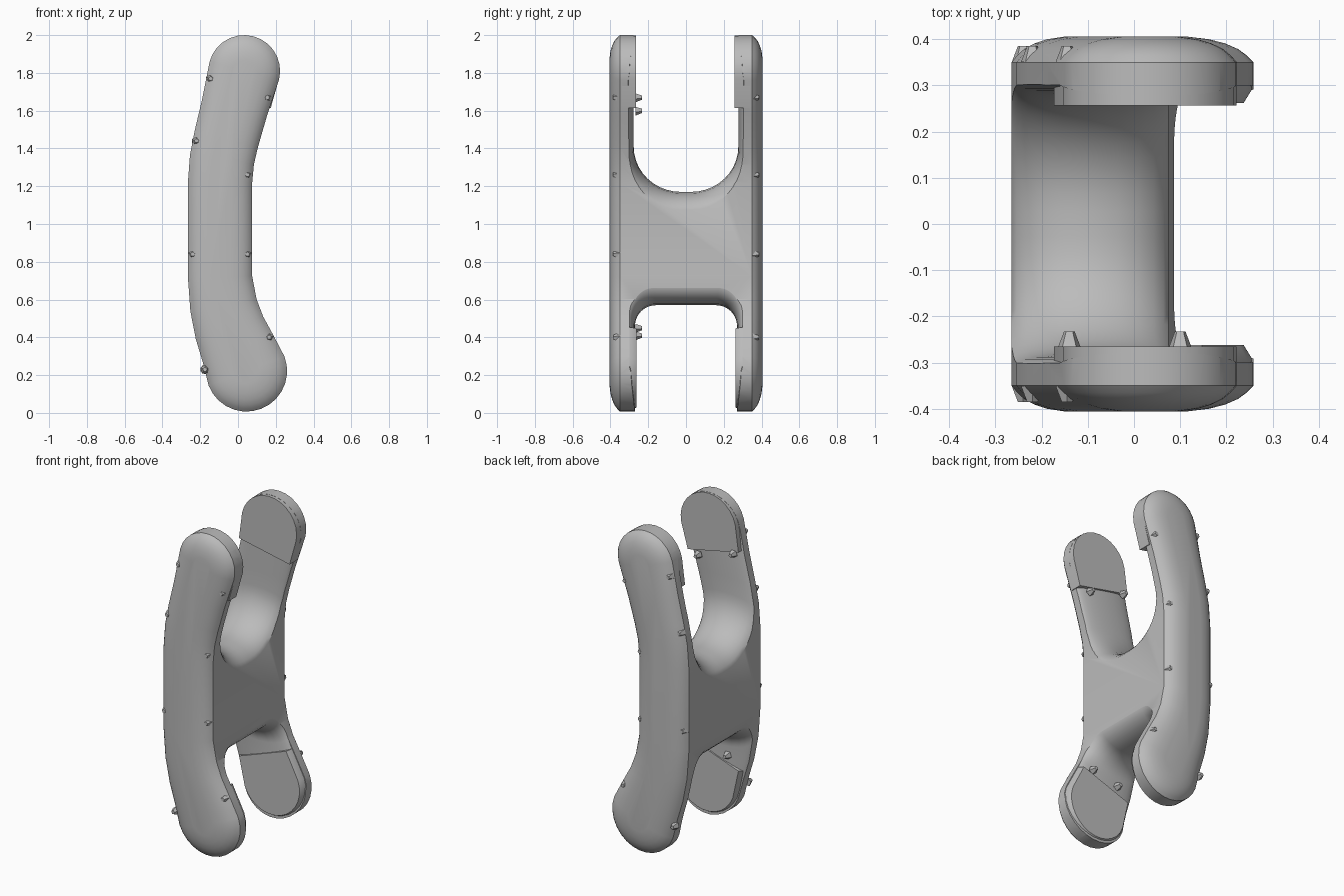
import bpy, bmesh, math
from mathutils import Vector

cube = bpy.data.objects.get("Cube")
if cube:
    bpy.data.objects.remove(cube, do_unlink=True)

grey = bpy.data.materials.new("plain grey")
grey.use_nodes = True
grey.diffuse_color = (0.5, 0.5, 0.5, 1)
grey.node_tree.nodes["Principled BSDF"].inputs["Base Color"].default_value = (0.5, 0.5, 0.5, 1)

# Centre line of the curved bar: x, z, half width
SPINE = [(0.045, 0.222, 0.215), (0, 0.34, 0.2), (-0.045, 0.45, 0.188), (-0.077, 0.57, 0.178),
         (-0.095, 0.72, 0.17), (-0.095, 1.22, 0.17), (-0.085, 1.34, 0.171), (-0.062, 1.45, 0.173),
         (-0.02, 1.61, 0.177), (0.033, 1.81, 0.19)]


def outline(spine, scale, round_start=True, round_end=True, steps=14):
    """Closed outline around a centre line, with optional round ends."""
    pts = [Vector((x, z)) for x, z, r in spine]
    last = len(pts) - 1
    left, right, caps = [], [], []
    for i, p in enumerate(pts):
        d = (pts[min(i + 1, last)] - pts[max(i - 1, 0)]).normalized()
        n = Vector((-d.y, d.x))
        r = spine[i][2] * scale
        left.append(p + n * r)
        right.append(p - n * r)
        if i in (0, last):
            s = 1 if i else -1
            turn = [math.pi * k / steps for k in range(1, steps)]
            caps.append([p + s * r * (n * math.cos(a) + d * math.sin(a)) for a in turn])
    end = caps[1] if round_end else []
    start = caps[0] if round_start else []
    return left + end + right[::-1] + start


def loft(name, rings):
    """Skin a stack of equal closed rings and cap both ends."""
    bm = bmesh.new()
    loops = [[bm.verts.new(p) for p in ring] for ring in rings]
    for a, b in zip(loops, loops[1:]):
        for i in range(len(a)):
            j = (i + 1) % len(a)
            bm.faces.new((a[i], a[j], b[j], b[i]))
    bm.faces.new(loops[0][::-1])
    bm.faces.new(loops[-1])
    bmesh.ops.recalc_face_normals(bm, faces=bm.faces)
    mesh = bpy.data.meshes.new(name)
    bm.to_mesh(mesh)
    bm.free()
    obj = bpy.data.objects.new(name, mesh)
    obj.data.materials.append(grey)
    bpy.context.collection.objects.link(obj)
    return obj


def plate(name, spine, profile, **ends):
    """Loft outlines along y; profile holds (y, scale)."""
    return loft(name, [[(p.x, y, p.y) for p in outline(spine, s, **ends)] for y, s in profile])


def activate(obj):
    bpy.ops.object.select_all(action='DESELECT')
    obj.select_set(True)
    bpy.context.view_layer.objects.active = obj


def bar_at(z):
    """Centre and half width of the bar at a height."""
    z = min(max(z, SPINE[0][1]), SPINE[-1][1])
    for (x0, z0, r0), (x1, z1, r1) in zip(SPINE, SPINE[1:]):
        if z <= z1:
            f = (z - z0) / (z1 - z0)
            return x0 + f * (x1 - x0), r0 + f * (r1 - r0)


def notch(name, half, floor, rx, rz, far, flare_y, flare_z):
    """Rounded slot cutter that flares where it leaves the bar."""
    sign = 1 if far > floor else -1
    straight = floor + sign * rz
    side = [(half, far + (straight - far) * k / 8) for k in range(8)]
    arc = [(half - rx + rx * math.cos(a), straight - sign * rz * math.sin(a))
           for a in [math.pi / 2 * k / 10 for k in range(11)]]
    path = side + arc
    path += [(-y, z) for y, z in path[::-1]]
    rings = []
    for t in (-1.4, -1.02, -0.97, -0.9, -0.78, -0.6, -0.35, 0, 0.35, 0.6, 0.78, 0.9, 0.97, 1.02, 1.4):
        d = 1 - math.sqrt(1 - min(abs(t), 1) ** 2)
        ring = []
        for y, z in path:
            low = max(0, 1 - abs(z - floor) / (2 * rz))
            z2 = z - sign * flare_z * d * low
            c, r = bar_at(z2)
            ring.append((c + t * r * 1.04, y * (1 + flare_y * d / half), z2))
        rings.append(ring)
    return loft(name, rings)


# Main body: domed bar on front and back
dome = [(0.35, 1), (0.365, 0.93), (0.379, 0.84), (0.391, 0.71), (0.4, 0.55), (0.406, 0.32)]
body = plate("body", SPINE, [(-y, s) for y, s in dome[::-1]] + dome)

# Upper and lower slots
for cutter in (notch("upper_slot", 0.277, 1.17, 0.25, 0.24, 2.2, 0.03, 0.13),
               notch("lower_slot", 0.27, 0.57, 0.11, 0.11, -0.2, 0.03, 0.12)):
    cutter.hide_render = True
    activate(body)
    mod = body.modifiers.new("slot", 'BOOLEAN')
    mod.operation = 'DIFFERENCE'
    mod.solver = 'EXACT'
    mod.object = cutter
    bpy.ops.object.modifier_apply(modifier=mod.name)
    bpy.data.objects.remove(cutter, do_unlink=True)

# Flat grip pads on the inner faces of the four arms
parts = [body]
upper = [(0, 1.65, 0.178), SPINE[-1]]
lower = [SPINE[0], (-0.015, 0.39, 0.19)]
for side, name, inner in ((-1, "front", 0.265), (1, "back", 0.257)):
    parts.append(plate("upper_pad_" + name, upper,
                       [(side * 0.34, 0.995), (side * inner, 0.995)], round_start=False))
    parts.append(plate("lower_pad_" + name, lower,
                       [(side * 0.34, 0.99), (side * 0.29, 0.98), (side * 0.262, 0.9)], round_end=False))

for obj in parts:
    activate(obj)
    bpy.ops.object.shade_smooth_by_angle(angle=math.radians(32))


# Small faceted studs
def stud(name, x, y, z, direction):
    bpy.ops.mesh.primitive_cone_add(vertices=5, radius1=0.026, radius2=0.012, depth=0.035,
                                    location=(x, y, z), rotation=(-direction * math.pi / 2, 0, 0))
    obj = bpy.context.object
    obj.name = name
    obj.data.materials.append(grey)


outer = [(-0.145, 1.77), (0.155, 1.67), (-0.22, 1.44), (0.05, 1.26),
         (-0.24, 0.84), (0.05, 0.84), (0.165, 0.4), (-0.175, 0.23)]
for x, z in outer:
    for side in (-1, 1):
        stud("edge_stud", x, side * 0.368, z, side)
for x, z in [(-0.14, 1.67), (0.1, 1.6), (-0.1, 0.41), (0.08, 0.45)]:
    stud("inner_stud", x, -0.25, z, 1)
